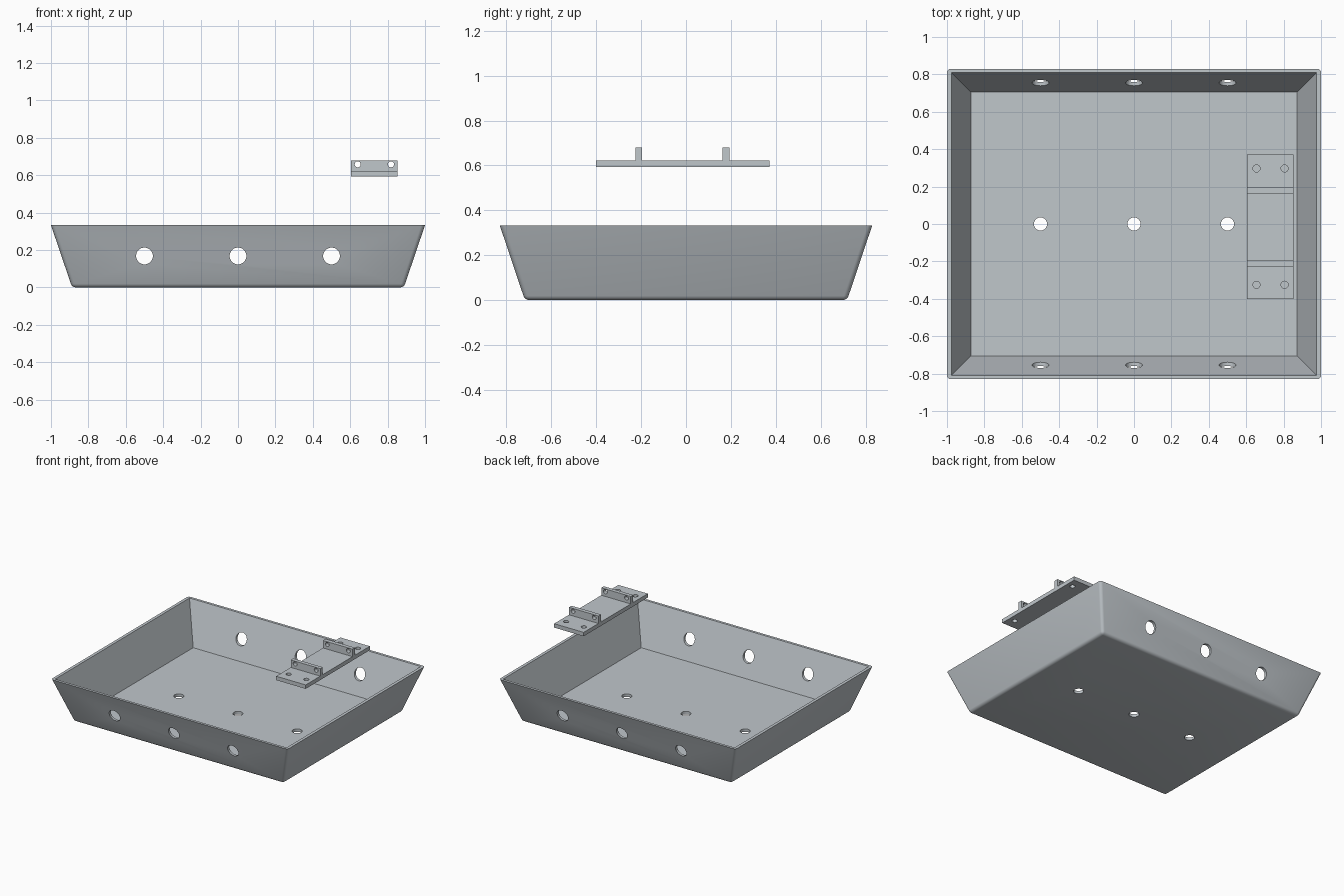
import bpy, bmesh, math
from mathutils import Matrix

if "Cube" in bpy.data.objects:
    bpy.data.objects.remove(bpy.data.objects["Cube"])

grey = bpy.data.materials.new("pale_blue_grey")
grey.diffuse_color = (0.53, 0.57, 0.60, 1)
grey.use_nodes = True
grey.node_tree.nodes["Principled BSDF"].inputs["Base Color"].default_value = grey.diffuse_color


def finish(bm, name):
    bmesh.ops.recalc_face_normals(bm, faces=bm.faces)
    me = bpy.data.meshes.new(name)
    bm.to_mesh(me)
    bm.free()
    ob = bpy.data.objects.new(name, me)
    ob.data.materials.append(grey)
    bpy.context.collection.objects.link(ob)
    return ob


def frustum(name, low, high, z0, z1, radius=0):
    """Rectangular block whose half sizes go from low to high; rounded except at the rim."""
    bm = bmesh.new()
    bmesh.ops.create_cube(bm, size=2)
    for v in bm.verts:
        top = v.co.z > 0
        hx, hy = high if top else low
        v.co = (v.co.x * hx, v.co.y * hy, z1 if top else z0)
    if radius:
        edges = [e for e in bm.edges if not all(v.co.z > z1 - 1e-5 for v in e.verts)]
        bmesh.ops.bevel(bm, geom=edges, offset=radius, segments=4,
                        profile=0.5, affect='EDGES')
    return finish(bm, name)


def box(bm, x0, x1, y0, y1, z0, z1):
    m = (Matrix.Translation(((x0 + x1) / 2, (y0 + y1) / 2, (z0 + z1) / 2))
         @ Matrix.Diagonal((x1 - x0, y1 - y0, z1 - z0, 1)))
    bmesh.ops.create_cube(bm, size=1, matrix=m)


def drill(centres, r, depth, axis):
    """One cutter object holding a row of cylinders."""
    bm = bmesh.new()
    rot = Matrix.Rotation(math.pi / 2, 4, 'X') if axis == 'Y' else Matrix()
    for c in centres:
        bmesh.ops.create_cone(bm, cap_ends=True, segments=40, radius1=r, radius2=r,
                              depth=depth, matrix=Matrix.Translation(c) @ rot)
    return finish(bm, "cutter")


def cut(ob, *cutters):
    bpy.context.view_layer.objects.active = ob
    for c in cutters:
        c.hide_render = True
        m = ob.modifiers.new("cut", 'BOOLEAN')
        m.operation, m.solver, m.object = 'DIFFERENCE', 'EXACT', c
        bpy.ops.object.modifier_apply(modifier=m.name)
        bpy.data.objects.remove(c)
    bpy.ops.object.select_all(action='DESELECT')
    ob.select_set(True)
    bpy.ops.object.shade_smooth_by_angle(angle=math.radians(30))


# Tray: sloped shell, rounded outside and crisp inside
H, FLOOR, S = 0.333, 0.022, 0.338
tray = frustum("tray", (0.887, 0.718), (1.0, 0.83), 0, H, 0.02)
up = 0.1
hollow = frustum("hollow", (0.872, 0.705),
                 (0.977 + S * up, 0.81 + S * up), FLOOR, H + up)
# Three holes through both long walls and three through the floor
xs = (-0.5, 0, 0.5)
cut(tray, hollow,
    drill([(x, 0, 0.168) for x in xs], 0.045, 2, 'Y'),
    drill([(x, 0, 0) for x in xs], 0.035, 0.2, 'Z'))

# Mounting bracket: one stepped profile with two upright lugs, extruded along x
X0, X1, Z0, Z1, Z2 = 0.604, 0.853, 0.592, 0.622, 0.679
profile = [(-0.402, Z0), (0.372, Z0), (0.372, Z1), (0.194, Z1), (0.194, Z2),
           (0.163, Z2), (0.163, Z1), (-0.196, Z1), (-0.196, Z2), (-0.226, Z2),
           (-0.226, Z1), (-0.402, Z1)]
bm = bmesh.new()
face = bm.faces.new([bm.verts.new((X0, y, z)) for y, z in profile])
ext = bmesh.ops.extrude_face_region(bm, geom=[face])["geom"]
bmesh.ops.translate(bm, vec=(X1 - X0, 0, 0),
                    verts=[g for g in ext if isinstance(g, bmesh.types.BMVert)])
bracket = finish(bm, "bracket")
# Screw holes in the plate ends and pin holes through the lugs
cut(bracket,
    drill([(x, y, 0.607) for x in (0.655, 0.805) for y in (-0.325, 0.297)], 0.019, 0.2, 'Z'),
    drill([(x, 0, 0.658) for x in (0.64, 0.818)], 0.016, 1, 'Y'))
